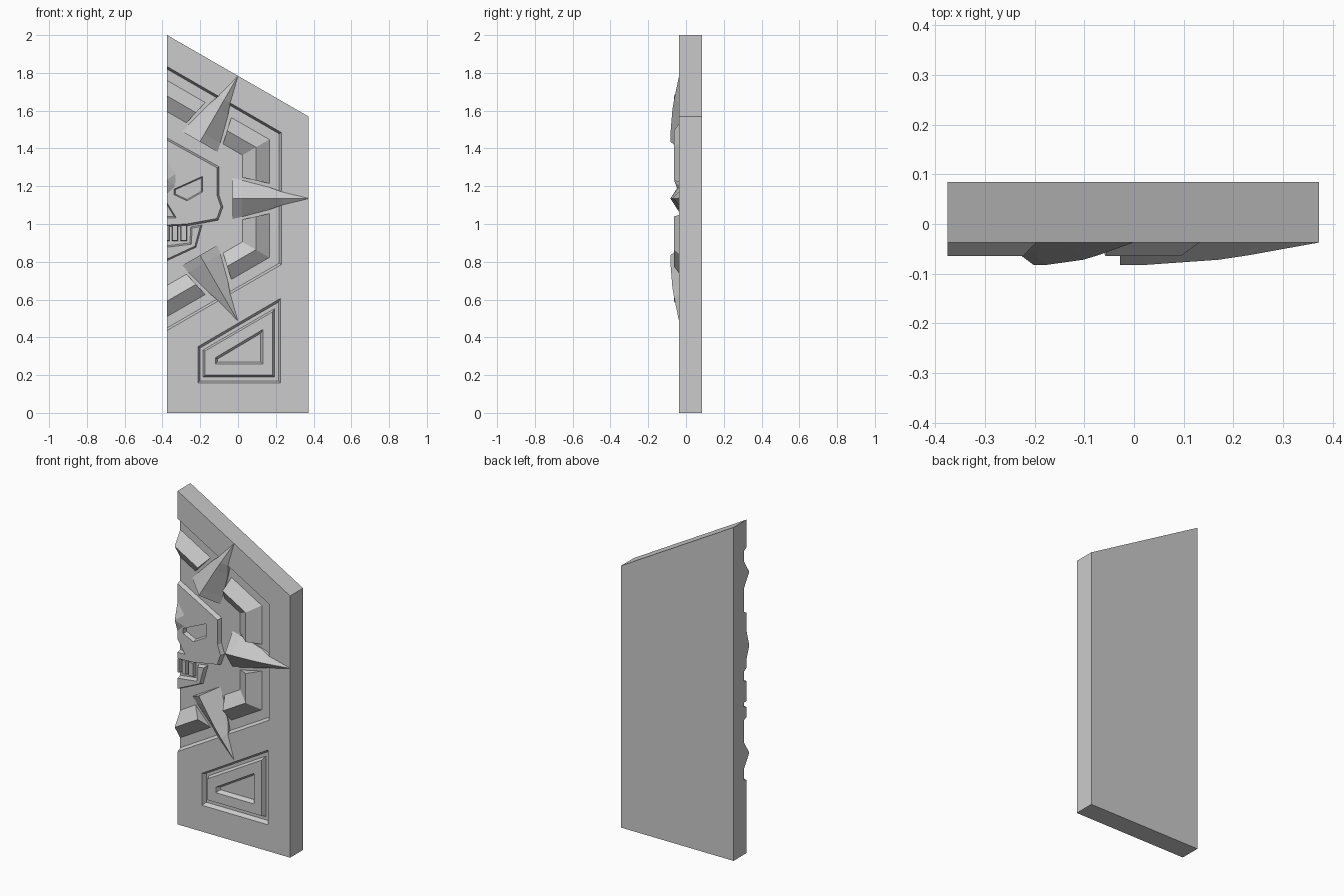
import bpy, bmesh
from math import sin, cos, radians

if "Cube" in bpy.data.objects:
    bpy.data.objects.remove(bpy.data.objects["Cube"])

L, R = -0.375, 0.372            # left (cut) edge and right edge of the panel
FRONT, FLOOR, BACK = -0.037, -0.012, 0.085
CX, CZ = L, 1.135               # centre of the hexagonal emblem


def loft(name, rings):
    """Join rings of equal point count and cap both ends."""
    bm = bmesh.new()
    vs = [[bm.verts.new(p) for p in r] for r in rings]
    n = len(vs[0])
    for a, b in zip(vs, vs[1:]):
        for i in range(n):
            j = (i + 1) % n
            bm.faces.new((a[i], a[j], b[j], b[i]))
    bm.faces.new(vs[0])
    bm.faces.new(vs[-1])
    bmesh.ops.remove_doubles(bm, verts=bm.verts, dist=1e-5)
    bmesh.ops.recalc_face_normals(bm, faces=bm.faces)
    me = bpy.data.meshes.new(name)
    bm.to_mesh(me)
    bm.free()
    ob = bpy.data.objects.new(name, me)
    bpy.context.collection.objects.link(ob)
    return ob


def inset(pts, d):
    """Move every edge inward by d, except edges lying on the cut side."""
    n = len(pts)
    area = sum(pts[i - 1][0] * pts[i][1] - pts[i][0] * pts[i - 1][1] for i in range(n))
    s = 1 if area > 0 else -1
    lines = []
    for i in range(n):
        (ax, az), (bx, bz) = pts[i], pts[(i + 1) % n]
        l = ((bx - ax) ** 2 + (bz - az) ** 2) ** 0.5
        nx, nz = -s * (bz - az) / l, s * (bx - ax) / l
        k = 0 if abs(ax - L) + abs(bx - L) < 1e-4 else d
        lines.append((nx, nz, nx * ax + nz * az + k))
    out = []
    for i in range(n):
        a, b, c = lines[i - 1]
        e, f, g = lines[i]
        det = a * f - b * e
        out.append(((c * f - b * g) / det, (a * g - c * e) / det))
    return out


def ring(pts, y):
    return [(x, y, z) for x, z in pts]


def raised(name, pts, bevel=0.01, top=FRONT):
    return loft(name, [ring(pts, 0.0), ring(pts, FLOOR), ring(inset(pts, bevel), top)])


def carve(target, pts, bevel=0.012, floor=FLOOR):
    cut = loft("cutter", [ring(pts, -0.1), ring(pts, FRONT), ring(inset(pts, bevel), floor)])
    cut.hide_render = True
    m = target.modifiers.new("carve", 'BOOLEAN')
    m.operation, m.solver, m.object = 'DIFFERENCE', 'EXACT', cut
    bpy.context.view_layer.objects.active = target
    bpy.ops.object.modifier_apply(modifier=m.name)
    bpy.data.objects.remove(cut)


def polar(deg, a, t, y):
    """Point at distance a along a direction from the emblem centre, t sideways."""
    c, s = cos(radians(deg)), sin(radians(deg))
    return (CX + a * c - t * s, y, CZ + a * s + t * c)


# Door slab with hexagonal and trapezoid recesses
outline = [(L, 0), (R, 0), (R, 1.57), (L, 2.0)]
slab = loft("door_slab", [ring(outline, FRONT), ring(outline, BACK)])
hexa = [polar(30 + 60 * k, 0.605 / cos(radians(30)), 0, 0) for k in range(6)]
carve(slab, [(p[0], p[2]) for p in hexa])
carve(slab, [(-0.213, 0.158), (0.226, 0.158), (0.226, 0.607), (-0.213, 0.35)])

# Raised trapezoid plate with its own inner recess
plate = raised("lower_plate", [(-0.185, 0.19), (0.193, 0.19), (0.193, 0.552), (-0.185, 0.333)])
carve(plate, [(-0.12, 0.258), (0.132, 0.258), (0.132, 0.442), (-0.12, 0.292)])

# Spikes radiating from the emblem: distance, half width, side y, ridge y
spike = [(0.347, 0.108, FLOOR, -0.083), (0.395, 0.097, FLOOR, -0.0825),
         (0.545, 0.058, -0.02, -0.072), (0.605, 0.036, FRONT, -0.063),
         (0.746, 0.001, FRONT, -0.0375)]
for name, deg in (("upper", 60), ("middle", 0), ("lower", -60)):
    loft(name + "_spike", [[polar(deg, a, -w, 0), polar(deg, a, -w, ys), polar(deg, a, 0, yr),
                            polar(deg, a, w, ys), polar(deg, a, w, 0)]
                           for a, w, ys, yr in spike])

# Ridged hexagon ring pieces between the spikes: apothem, gap half width, y
ridge = [(0.541, 0.08, 0), (0.541, 0.08, FLOOR), (0.47, 0.095, -0.064),
         (0.398, 0.112, FLOOR), (0.398, 0.112, 0)]
for name, deg in (("top", 90), ("upper", 30), ("lower", -30), ("bottom", -90)):
    start = [polar(deg - 30, a, w, y) for a, w, y in ridge]
    corner = [polar(deg, a / cos(radians(30)), 0, y) for a, w, y in ridge]
    end = [polar(deg + 30, a, -w, y) for a, w, y in ridge]
    rings = {90: [start, corner], -90: [corner, end]}.get(deg, [start, corner, end])
    loft(name + "_ring_ridge", rings)

# Skull half with eye and nose openings
skull = raised("skull", [(L, 1.455), (-0.1, 1.303), (-0.1, 1.15), (-0.08, 1.09),
                         (-0.105, 1.02), (-0.27, 0.99), (L, 0.985)])
carve(skull, [(-0.187, 1.253), (-0.187, 1.17), (-0.27, 1.123), (-0.338, 1.155), (-0.338, 1.185)], 0.006)
carve(skull, [(-0.405, 1.16), (-0.327, 1.033), (-0.405, 1.033)], 0.006)

# Brow peak
base = [(L, 1.335), (-0.33, 1.265), (-0.333, 1.2), (L, 1.16)]
loft("brow_peak", [ring(base, -0.03), ring(base, FRONT), ring([(L, 1.235)] * 4, -0.064)])

# Jaw and teeth
raised("jaw", [(-0.19, 0.995), (-0.222, 0.877), (L, 0.806), (L, 0.885), (-0.255, 0.9),
               (-0.25, 0.985)], 0.008)
for i, (x0, x1) in enumerate(((L, -0.362), (-0.35, -0.318), (-0.305, -0.27))):
    raised(f"tooth_{i + 1}", [(x0, 0.91), (x1, 0.91), (x1, 0.995), (x0, 0.995)], 0.003)
